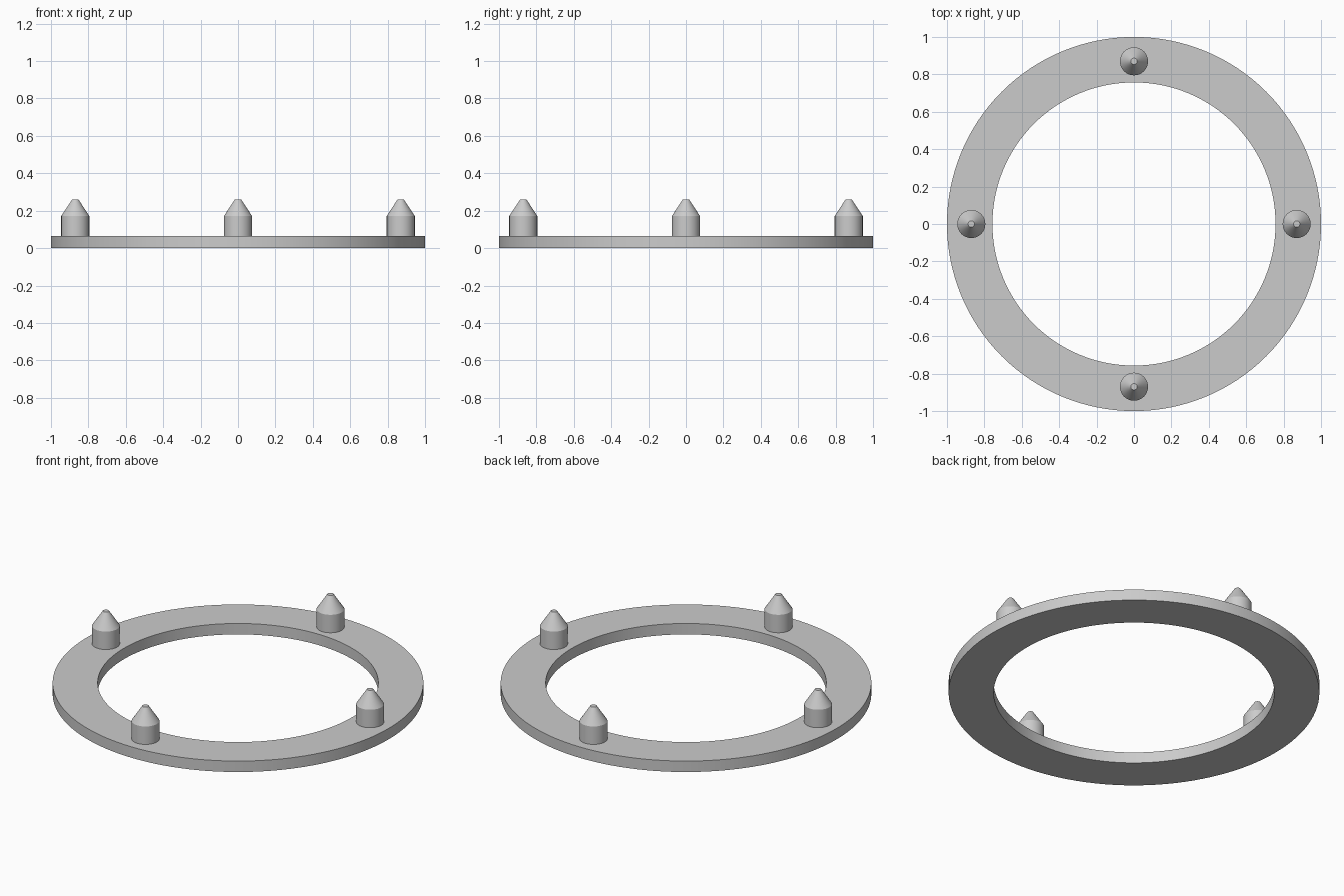
import bpy, bmesh, math

cube = bpy.data.objects.get("Cube")
if cube:
    bpy.data.objects.remove(cube, do_unlink=True)

grey = bpy.data.materials.new("light_grey")
grey.use_nodes = True
colour = (0.6, 0.6, 0.6, 1)
grey.diffuse_color = colour
grey.node_tree.nodes["Principled BSDF"].inputs["Base Color"].default_value = colour

RING_TOP = 0.065
PEG_ORBIT = 0.87


def lathe(name, profile, steps, closed, location=(0, 0, 0)):
    """Revolve a (radius, height) profile around the z axis."""
    bm = bmesh.new()
    verts = [bm.verts.new((r, 0, z)) for r, z in profile]
    edges = [bm.edges.new(pair) for pair in zip(verts, verts[1:])]
    if closed:
        edges.append(bm.edges.new((verts[-1], verts[0])))
    bmesh.ops.spin(bm, geom=verts + edges, cent=(0, 0, 0), axis=(0, 0, 1),
                   angle=math.tau, steps=steps)
    bmesh.ops.remove_doubles(bm, verts=bm.verts, dist=0.0001)
    bmesh.ops.recalc_face_normals(bm, faces=bm.faces)
    mesh = bpy.data.meshes.new(name)
    bm.to_mesh(mesh)
    bm.free()
    mesh.materials.append(grey)
    obj = bpy.data.objects.new(name, mesh)
    obj.location = location
    bpy.context.collection.objects.link(obj)
    bpy.ops.object.select_all(action='DESELECT')
    obj.select_set(True)
    bpy.context.view_layer.objects.active = obj
    bpy.ops.object.shade_smooth_by_angle(angle=math.radians(30))
    return obj


# Flat base ring
lathe("base_ring", [(0.757, 0), (1, 0), (1, RING_TOP), (0.757, RING_TOP)], 128, True)

# Four locating pegs with blunt conical tips
peg_profile = [(0, 0), (0.075, 0), (0.075, 0.107), (0.017, 0.195), (0, 0.195)]
for i, side in enumerate(("left", "back", "right", "front")):
    a = i * math.pi / 2
    lathe(side + "_peg", peg_profile, 48, False,
          (PEG_ORBIT * math.cos(a), PEG_ORBIT * math.sin(a), RING_TOP))
